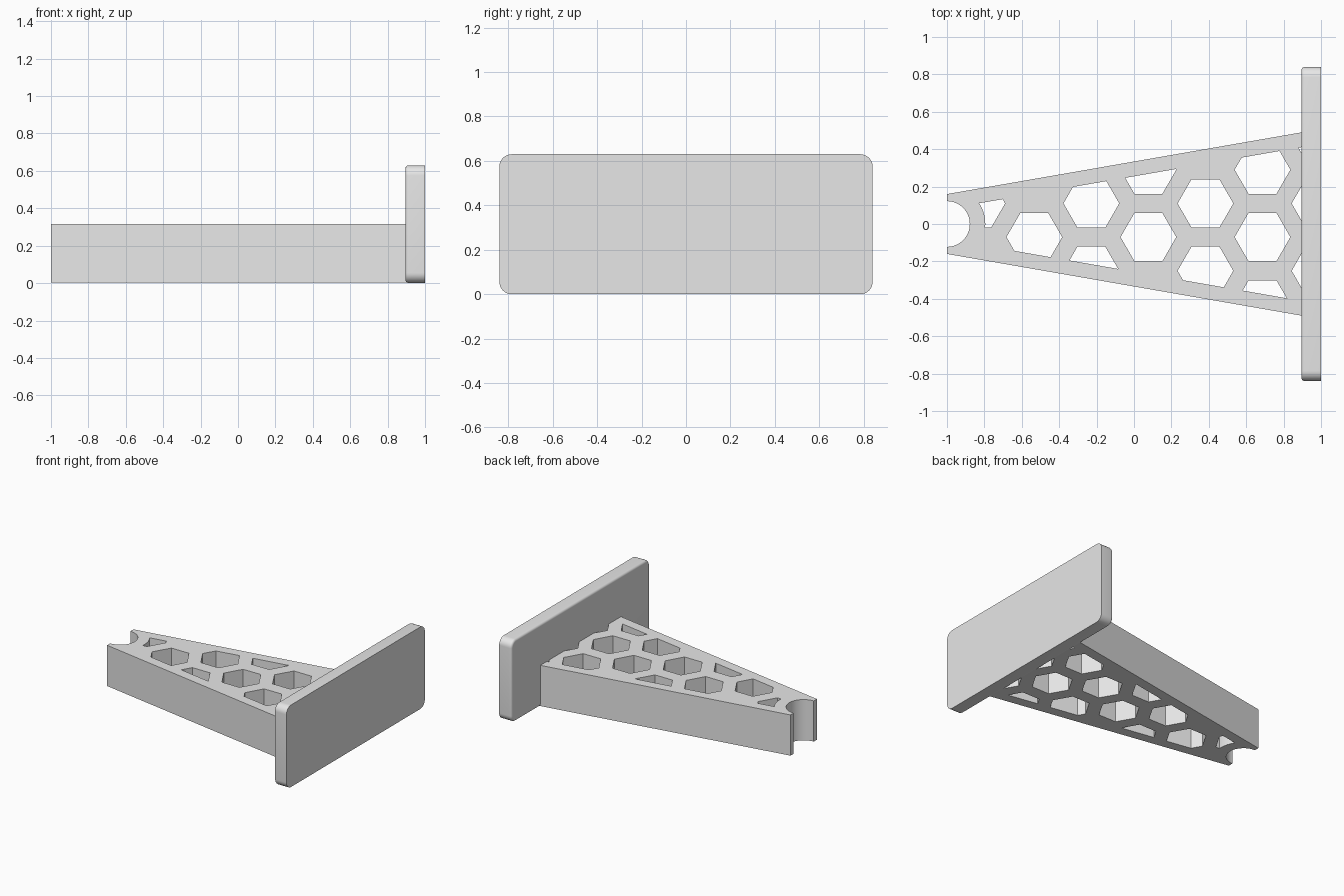
import bpy, bmesh, math
from mathutils import Matrix, Vector

if "Cube" in bpy.data.objects:
    bpy.data.objects.remove(bpy.data.objects["Cube"], do_unlink=True)

HEIGHT = 0.315
SLOPE = 0.174          # sideways growth of the arm per unit of length
PLATE_X = 0.895        # inner face of the end plate

grey = bpy.data.materials.new("plain grey")
grey.use_nodes = True
grey.diffuse_color = (0.8, 0.8, 0.8, 1)
grey.node_tree.nodes["Principled BSDF"].inputs["Base Color"].default_value = (0.8, 0.8, 0.8, 1)


def finish(name, bm):
    mesh = bpy.data.meshes.new(name)
    bmesh.ops.recalc_face_normals(bm, faces=bm.faces)
    bm.to_mesh(mesh)
    bm.free()
    mesh.materials.append(grey)
    obj = bpy.data.objects.new(name, mesh)
    bpy.context.collection.objects.link(obj)
    return obj


def prism(bm, points, z0, z1):
    face = bm.faces.new([bm.verts.new((x, y, z0)) for x, y in points])
    top = bmesh.ops.extrude_face_region(bm, geom=[face])["geom"]
    verts = [g for g in top if isinstance(g, bmesh.types.BMVert)]
    bmesh.ops.translate(bm, verts=verts, vec=(0, 0, z1 - z0))


def ring(x, y, radius, count):
    return [(x + radius * math.cos(math.tau * i / count),
             y + radius * math.sin(math.tau * i / count)) for i in range(count)]


def subtract(target, cutter):
    cutter.hide_render = True
    mod = target.modifiers.new("cut", 'BOOLEAN')
    mod.operation = 'DIFFERENCE'
    mod.solver = 'EXACT'
    mod.object = cutter
    bpy.context.view_layer.update()
    graph = bpy.context.evaluated_depsgraph_get()
    mesh = bpy.data.meshes.new_from_object(target.evaluated_get(graph))
    target.modifiers.clear()
    target.data = mesh
    bpy.data.objects.remove(cutter, do_unlink=True)


def smooth(obj):
    bpy.ops.object.select_all(action='DESELECT')
    obj.select_set(True)
    bpy.context.view_layer.objects.active = obj
    bpy.ops.object.shade_smooth_by_angle(angle=math.radians(28))


# Tapered arm, running slightly into the plate
bm = bmesh.new()
end_x = PLATE_X + 0.03
half = 0.16 + SLOPE * (end_x + 1)
prism(bm, [(-1, -0.16), (end_x, -half), (end_x, half), (-1, 0.16)], 0.002, HEIGHT)
arm = finish("tapered_arm", bm)

# Honeycomb cells, each clipped to the inside of the arm rim
cells = bmesh.new()
STEP_X, STEP_Y = 0.305, 0.36
columns = {-3: [0], -2: [0], -1: [0, -1], 0: [0, 1], 1: [0, -1],
           2: [-1, 0, 1], 3: [-1, 0, 1]}
clips = [((-1, 0.081, 0), (-SLOPE, 1, 0)), ((-1, -0.081, 0), (-SLOPE, -1, 0)),
         ((PLATE_X + 0.005, 0, 0), (1, 0, 0))]
for col, rows in columns.items():
    for row in rows:
        x = 0.077 + STEP_X * col
        y = -0.07 + STEP_Y * row + (STEP_Y / 2 if col % 2 else 0)
        cell = bmesh.new()
        prism(cell, ring(x, y, 0.149, 6), -0.1, HEIGHT + 0.1)
        for point, normal in clips:
            bmesh.ops.bisect_plane(cell, geom=cell.verts[:] + cell.edges[:] + cell.faces[:],
                                   plane_co=point, plane_no=normal, clear_outer=True)
            bmesh.ops.holes_fill(cell, edges=[e for e in cell.edges if e.is_boundary])
        bmesh.ops.recalc_face_normals(cell, faces=cell.faces)
        part = bpy.data.meshes.new("cell")
        cell.to_mesh(part)
        cell.free()
        cells.from_mesh(part)
        bpy.data.meshes.remove(part)
cell_cutter = finish("cell_cutter", cells)

# Keep a curved wall of material around the notch
bm = bmesh.new()
prism(bm, ring(-1, 0, 0.205, 64), -0.2, HEIGHT + 0.2)
subtract(cell_cutter, finish("wall_keeper", bm))
subtract(arm, cell_cutter)

# Half-round notch at the narrow end
bm = bmesh.new()
prism(bm, ring(-1, 0, 0.122, 64), -0.2, HEIGHT + 0.2)
subtract(arm, finish("notch_cutter", bm))
smooth(arm)

# End plate: rounded corners and a softened inner rim
bm = bmesh.new()
bmesh.ops.create_cube(bm, size=1, matrix=Matrix.Translation(((PLATE_X + 1) / 2, 0, 0.315))
                      @ Matrix.Diagonal((1 - PLATE_X, 1.68, 0.63, 1)))
corners = [e for e in bm.edges
           if abs((e.verts[0].co - e.verts[1].co).normalized().dot(Vector((1, 0, 0)))) > 0.9]
bmesh.ops.bevel(bm, geom=corners, offset=0.055, segments=8, profile=0.5, affect='EDGES')
rim = [e for e in bm.edges if all(v.co.x < PLATE_X + 0.001 for v in e.verts)]
bmesh.ops.bevel(bm, geom=rim, offset=0.018, segments=5, profile=0.5, affect='EDGES')
smooth(finish("end_plate", bm))
